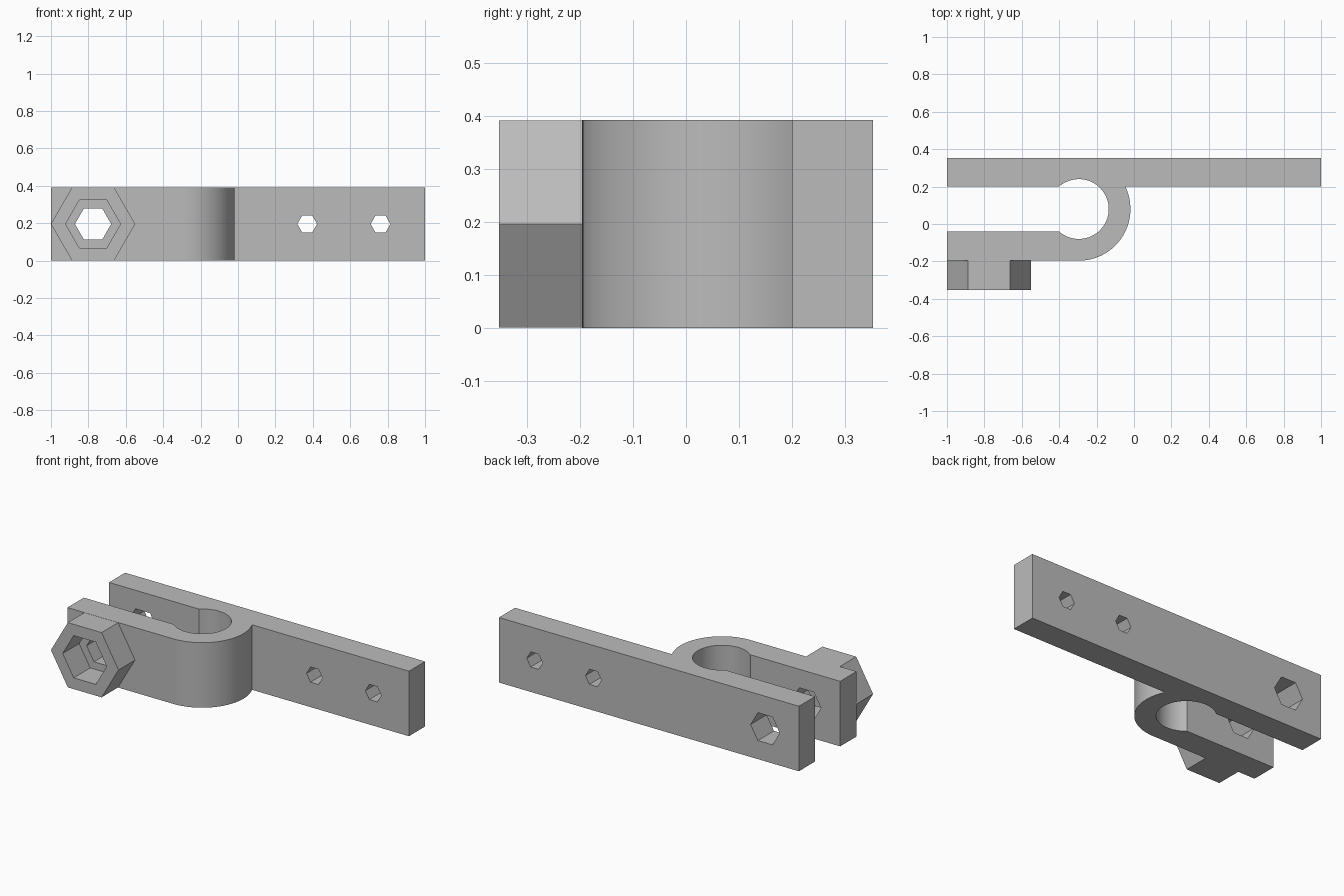
import bpy, bmesh, math

if "Cube" in bpy.data.objects:
    bpy.data.objects.remove(bpy.data.objects["Cube"], do_unlink=True)

HEIGHT = 0.392
MID = HEIGHT / 2
BACK, PLATE, ARM_IN, ARM_OUT, NUT_FRONT = 0.353, 0.2, -0.04, -0.196, -0.353
CX, CY = -0.295, 0.08          # clamp bore centre
BORE, SHELL = 0.16, 0.276      # bore and outer radii
BOLT_X = -0.775

grey = bpy.data.materials.new("plain grey")
grey.use_nodes = True
colour = (0.5, 0.5, 0.5, 1)
grey.diffuse_color = colour
grey.node_tree.nodes["Principled BSDF"].inputs["Base Color"].default_value = colour


def prism(name, points, direction):
    """Extrude a closed outline of 3D points along a direction."""
    bm = bmesh.new()
    face = bm.faces.new([bm.verts.new(p) for p in points])
    new = bmesh.ops.extrude_face_region(bm, geom=[face])["geom"]
    bmesh.ops.translate(bm, vec=direction,
                        verts=[v for v in new if isinstance(v, bmesh.types.BMVert)])
    bmesh.ops.recalc_face_normals(bm, faces=bm.faces)
    mesh = bpy.data.meshes.new(name)
    bm.to_mesh(mesh)
    bm.free()
    mesh.materials.append(grey)
    obj = bpy.data.objects.new(name, mesh)
    bpy.context.collection.objects.link(obj)
    return obj


def hexagon(name, x, radius, y0, y1):
    """Hexagonal bar running front to back, corners pointing sideways."""
    points = [(x + radius * math.cos(i * math.pi / 3), y0,
               MID + radius * math.sin(i * math.pi / 3)) for i in range(6)]
    return prism(name, points, (0, y1 - y0, 0))


def arc(radius, start, end, steps):
    return [(CX + radius * math.cos(start + (end - start) * i / steps),
             CY + radius * math.sin(start + (end - start) * i / steps), 0)
            for i in range(steps + 1)]


def combine(target, tool, operation):
    bpy.context.view_layer.objects.active = target
    mod = target.modifiers.new(operation, 'BOOLEAN')
    mod.operation, mod.solver, mod.object = operation, 'EXACT', tool
    bpy.ops.object.modifier_apply(modifier=mod.name)
    bpy.data.objects.remove(tool, do_unlink=True)


# Clamp body: back plate, round shell with bore, and front arm in one outline
mouth = math.pi - math.asin((PLATE - CY) / BORE)
shell_end = math.asin((PLATE - CY) / SHELL)
outline = [(-1, BACK, 0), (-1, PLATE, 0)]
outline += arc(BORE, mouth, -mouth, 48)
outline += [(-1, ARM_IN, 0), (-1, ARM_OUT, 0)]
outline += arc(SHELL, -math.pi / 2, shell_end, 36)
outline += [(1, PLATE, 0), (1, BACK, 0)]
clamp = prism("clamp_bracket", outline, (0, 0, HEIGHT))

# Hexagonal boss on the front arm
boss = hexagon("nut_boss", BOLT_X, MID / math.cos(math.pi / 6) - 0.001,
               NUT_FRONT, ARM_OUT + 0.03)
combine(clamp, boss, 'UNION')

# Nut pocket, bolt hole and the two mounting holes
for x, radius, y0, y1 in ((BOLT_X, 0.147, -0.5, ARM_OUT),
                          (BOLT_X, 0.097, -0.5, 0.5),
                          (0.37, 0.053, 0, 0.5),
                          (0.762, 0.053, 0, 0.5)):
    combine(clamp, hexagon("hole_cutter", x, radius, y0, y1), 'DIFFERENCE')

# Smooth the round walls, keep the edges crisp
bpy.ops.object.select_all(action='DESELECT')
clamp.select_set(True)
bpy.context.view_layer.objects.active = clamp
bpy.ops.object.shade_smooth_by_angle(angle=math.radians(25))
